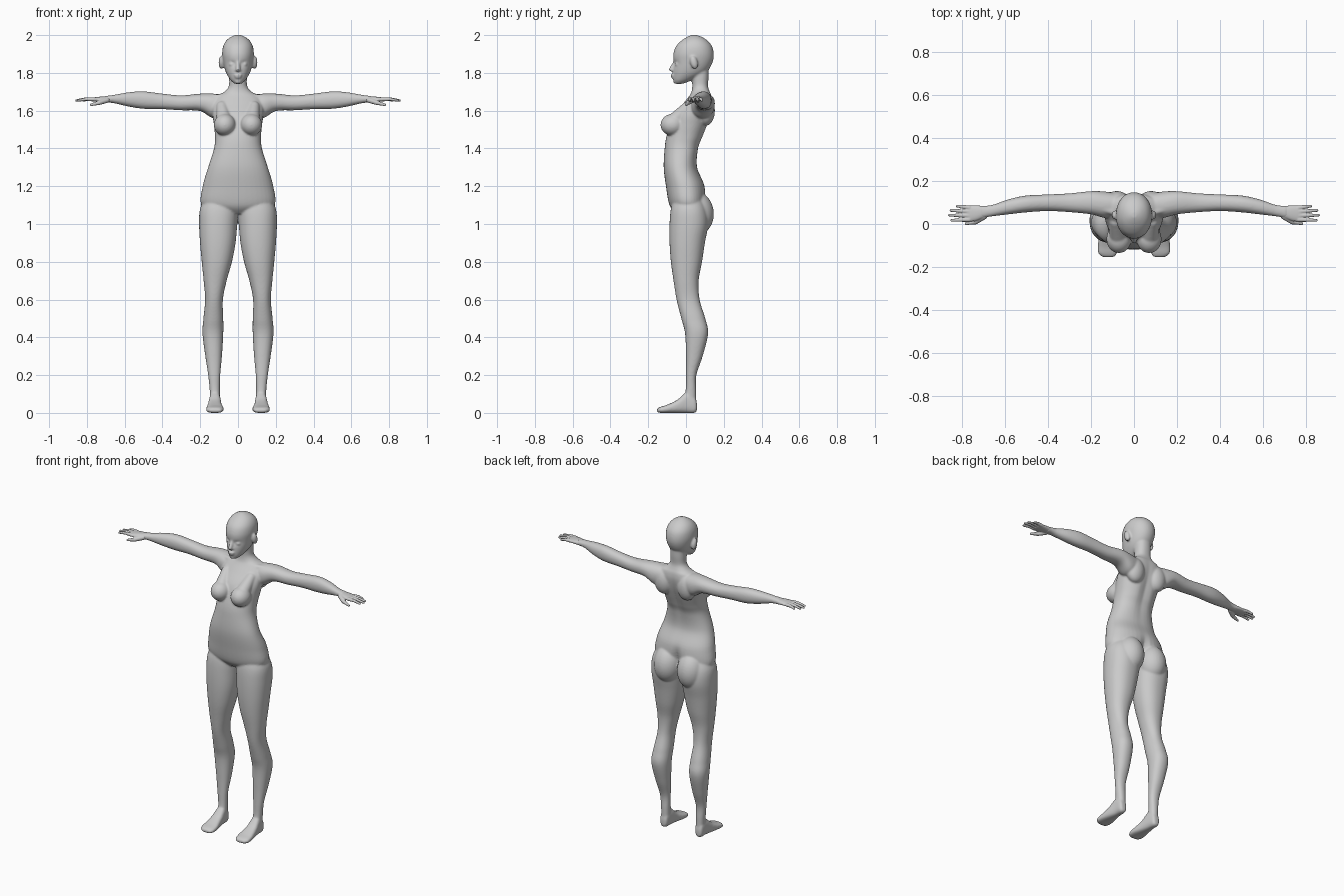
import bpy, bmesh, math
from mathutils import Vector, Matrix

SEG, STEPS = 40, 6


def catmull(rows):
    """Smoothly interpolate rows of numbers."""
    out, n = [], len(rows)
    for i in range(n - 1):
        a, b, c, d = (rows[max(i - 1, 0)], rows[i], rows[i + 1], rows[min(i + 2, n - 1)])
        for k in range(STEPS):
            t = k / STEPS
            out.append([0.5 * (2 * q + (r - p) * t + (2 * p - 5 * q + 4 * r - s) * t * t
                               + (3 * q - p - 3 * r + s) * t ** 3)
                        for p, q, r, s in zip(a, b, c, d)])
    return out + [list(rows[-1])]


def loft(bm, axis, rows, power=0.9):
    """Rows are (position, u_low, u_high, v_low, v_high) along the axis."""
    rings = []
    for t, u0, u1, v0, v1 in catmull(rows):
        ring = []
        for i in range(SEG):
            a = 2 * math.pi * i / SEG
            c, s = math.cos(a), math.sin(a)
            u = (u0 + u1) / 2 + (u1 - u0) / 2 * math.copysign(abs(c) ** power, c)
            v = (v0 + v1) / 2 + (v1 - v0) / 2 * math.copysign(abs(s) ** power, s)
            co = {'x': (t, u, v), 'y': (u, t, v), 'z': (u, v, t)}[axis]
            ring.append(bm.verts.new(co))
        rings.append(ring)
    for a, b in zip(rings, rings[1:]):
        for i in range(SEG):
            j = (i + 1) % SEG
            bm.faces.new((a[i], a[j], b[j], b[i]))
    bm.faces.new(rings[0])
    bm.faces.new(rings[-1])
    return [v for r in rings for v in r]


def dent(verts, centre, radii, move):
    """Push vertices softly around a centre."""
    for v in verts:
        d = sum(((p - c) / r) ** 2 for p, c, r in zip(v.co, centre, radii))
        v.co += Vector(move) * math.exp(-d)


def ball(bm, centre, size, tilt=0.0):
    m = (Matrix.Translation(centre) @ Matrix.Rotation(tilt, 4, 'X')
         @ Matrix.Diagonal((*size, 1)))
    bmesh.ops.create_uvsphere(bm, u_segments=32, v_segments=20, radius=1, matrix=m)


def capsule(bm, p, q, r1, r2):
    p, q = Vector(p), Vector(q)
    d = q - p
    m = Matrix.Translation((p + q) / 2) @ d.to_track_quat('Z', 'Y').to_matrix().to_4x4()
    bmesh.ops.create_cone(bm, cap_ends=True, segments=20, radius1=r1, radius2=r2,
                          depth=d.length, matrix=m)
    ball(bm, p, (r1,) * 3)
    ball(bm, q, (r2,) * 3)


def mirror_x(bm):
    new = bmesh.ops.duplicate(bm, geom=bm.verts[:] + bm.edges[:] + bm.faces[:])['geom']
    for v in new:
        if isinstance(v, bmesh.types.BMVert):
            v.co.x *= -1


def finish(bm, name, voxel, iterations):
    bmesh.ops.recalc_face_normals(bm, faces=bm.faces[:])
    me = bpy.data.meshes.new(name)
    bm.to_mesh(me)
    bm.free()
    ob = bpy.data.objects.new(name, me)
    bpy.context.collection.objects.link(ob)
    r = ob.modifiers.new("fuse", 'REMESH')
    r.mode, r.voxel_size, r.use_smooth_shade = 'VOXEL', voxel, True
    s = ob.modifiers.new("soften", 'SMOOTH')
    s.factor, s.iterations = 0.5, iterations
    return ob


body = bmesh.new()

# leg
loft(body, 'z', [
    (.05, .095, .147, -.015, .055), (.12, .096, .15, -.002, .054), (.2, .094, .158, 0, .055),
    (.3, .085, .173, 0, .088), (.42, .078, .188, -.005, .117), (.5, .078, .183, -.025, .102),
    (.6, .08, .174, -.05, .072), (.7, .06, .182, -.066, .067), (.8, .032, .192, -.08, .085),
    (.9, .013, .201, -.087, .1), (1.0, .004, .206, -.087, .118), (1.08, 0, .201, -.08, .11),
    (1.15, .01, .17, -.06, .08)])

# foot
loft(body, 'y', [
    (.058, .108, .138, .012, .05), (.045, .098, .148, 0, .09), (.005, .092, .152, 0, .11),
    (-.045, .086, .16, 0, .07), (-.1, .076, .168, 0, .043), (-.135, .079, .166, 0, .032),
    (-.154, .092, .145, .004, .022)], 0.75)

# arm
loft(body, 'x', [
    (.05, .04, .135, 1.58, 1.68), (.13, .028, .15, 1.56, 1.69), (.2, .045, .152, 1.598, 1.69),
    (.3, .055, .142, 1.602, 1.681), (.4, .06, .137, 1.608, 1.69), (.5, .054, .132, 1.61, 1.702),
    (.58, .045, .115, 1.622, 1.697), (.66, .035, .088, 1.64, 1.683),
    (.71, .026, .085, 1.643, 1.677)])

# breast, buttock, shoulder blade, collarbone, ear
ball(body, (.07, -.07, 1.525), (.058, .065, .058))
capsule(body, (.07, -.075, 1.53), (.085, .01, 1.62), .045, .03)
ball(body, (.082, .055, 1.06), (.085, .092, .115), 0.15)
ball(body, (.08, .105, 1.6), (.06, .048, .08))
capsule(body, (.02, .035, 1.675), (.14, .07, 1.668), .012, .02)
ball(body, (.087, .042, 1.855), (.016, .02, .036), 0.25)
mirror_x(body)

# torso and neck
torso = loft(body, 'z', [
    (1.055, -.1, .1, -.05, .08), (1.1, -.193, .193, -.087, .105), (1.2, -.187, .187, -.106, .1),
    (1.3, -.158, .158, -.118, .06), (1.4, -.127, .127, -.113, .068),
    (1.46, -.122, .122, -.104, .092), (1.52, -.127, .127, -.085, .116),
    (1.58, -.135, .135, -.06, .134), (1.64, -.135, .135, -.012, .142),
    (1.68, -.11, .11, .02, .137), (1.7, -.072, .072, .03, .128), (1.73, -.049, .049, .034, .118),
    (1.78, -.047, .047, .03, .12), (1.83, -.047, .047, .03, .12)])
dent(torso, (0, .12, 1.5), (.03, .1, .15), (0, -.014, 0))
dent(torso, (0, .11, 1.1), (.03, .1, .07), (0, -.03, 0))

# head
head = loft(body, 'z', [
    (1.742, -.018, .018, -.057, -.02), (1.76, -.038, .038, -.067, .03),
    (1.79, -.058, .058, -.069, .09), (1.82, -.07, .07, -.068, .122),
    (1.86, -.079, .079, -.067, .142), (1.9, -.084, .084, -.067, .147),
    (1.94, -.079, .079, -.053, .138), (1.97, -.063, .063, -.025, .115),
    (1.99, -.038, .038, .005, .085), (2.001, -.012, .012, .03, .055)], 0.95)
for s in (-1, 1):
    dent(head, (.033 * s, -.06, 1.848), (.022, .03, .013), (0, .012, 0))
    ball(body, (.032 * s, -.043, 1.845), (.018, .016, .011))

# nose and lips
capsule(body, (0, -.06, 1.855), (0, -.079, 1.819), .009, .012)
ball(body, (0, -.068, 1.814), (.018, .012, .009))
ball(body, (0, -.069, 1.788), (.022, .012, .007))
ball(body, (0, -.068, 1.777), (.018, .012, .007))
ball(body, (0, -.056, 1.754), (.018, .012, .012))
finish(body, "body", .005, 10)

# hands: palm, fingers, thumb
hand = bmesh.new()
loft(hand, 'x', [
    (.67, .036, .084, 1.643, 1.679), (.70, .027, .084, 1.644, 1.676),
    (.73, .016, .086, 1.646, 1.674), (.765, .01, .085, 1.648, 1.67),
    (.78, .014, .082, 1.651, 1.667)])
for y, tip_x, tip_y in ((.02, .846, .017), (.039, .856, .041), (.058, .849, .063), (.076, .82, .083)):
    mid = (.5 * (.765 + tip_x), .5 * (y + tip_y), 1.661)
    capsule(hand, (.765, y, 1.66), mid, .0105, .0085)
    capsule(hand, mid, (tip_x, tip_y, 1.654), .0085, .0065)
capsule(hand, (.695, .035, 1.655), (.735, .01, 1.642), .014, .012)
capsule(hand, (.735, .01, 1.642), (.778, .002, 1.631), .0115, .007)
hands = finish(hand, "hands", .003, 4)
m = hands.modifiers.new("mirror", 'MIRROR')
m.use_mirror_merge = False
